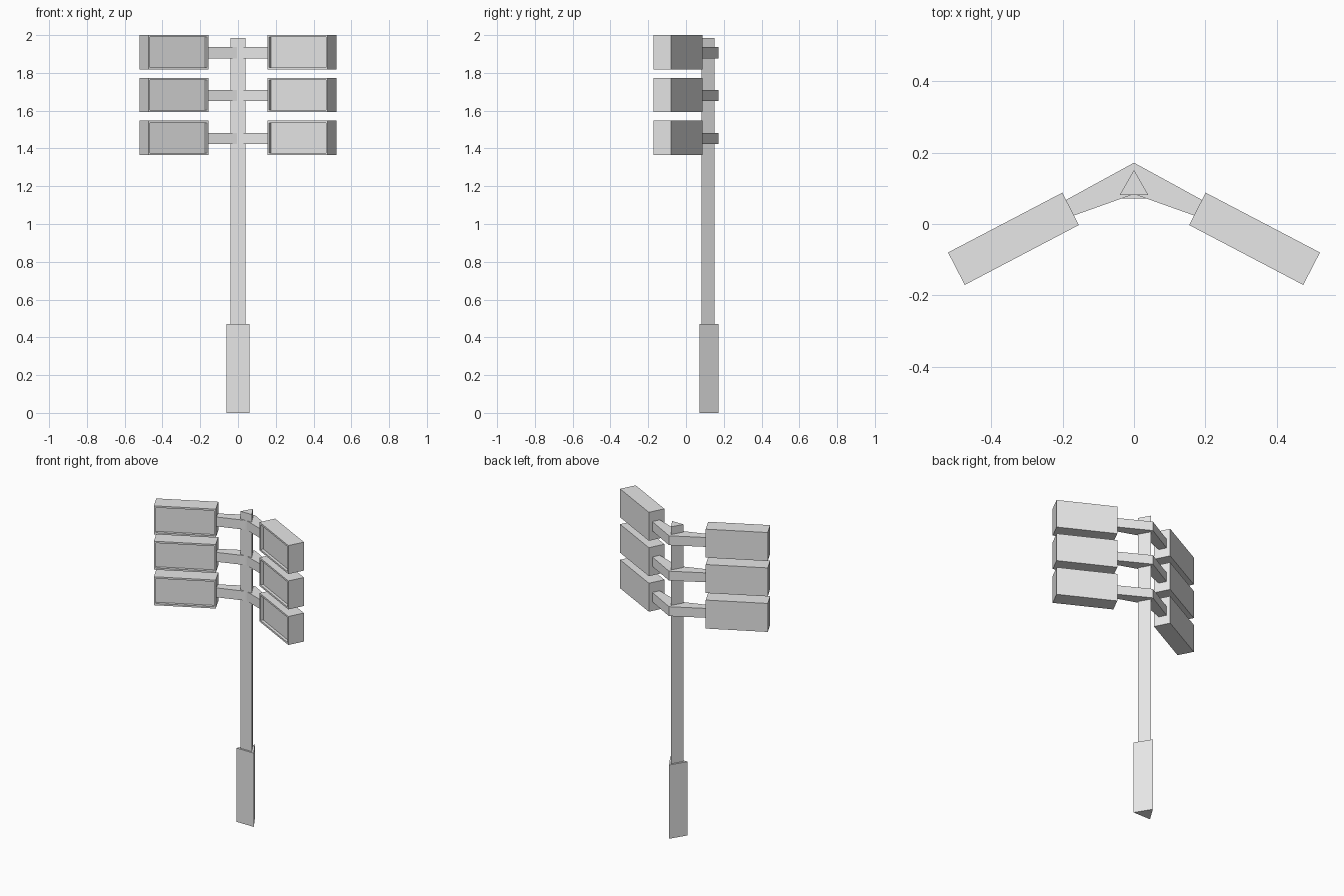
import bpy, bmesh
from mathutils import Vector

if "Cube" in bpy.data.objects:
    bpy.data.objects.remove(bpy.data.objects["Cube"])

grey = bpy.data.materials.new("light_grey")
grey.use_nodes = True
grey.diffuse_color = (0.8, 0.8, 0.8, 1)
grey.node_tree.nodes["Principled BSDF"].inputs["Base Color"].default_value = (0.8, 0.8, 0.8, 1)


def prism(name, outline, z0, z1, recess=None):
    """Extrude a plan outline upward; recess = (edge index, margin, depth) sinks one side."""
    bm = bmesh.new()
    base = bm.faces.new([bm.verts.new((x, y, z0)) for x, y in outline])
    top = bmesh.ops.extrude_face_region(bm, geom=[base])["geom"]
    for v in top:
        if isinstance(v, bmesh.types.BMVert):
            v.co.z = z1
    bmesh.ops.recalc_face_normals(bm, faces=bm.faces[:])
    if recess:
        edge, margin, depth = recess
        a, b = Vector(outline[edge]), Vector(outline[edge + 1])
        mid = ((a + b) / 2).to_3d() + Vector((0, 0, (z0 + z1) / 2))
        face = min(bm.faces, key=lambda f: (f.calc_center_median() - mid).length)
        bmesh.ops.inset_region(bm, faces=[face], thickness=margin)
        # Second inset makes the recess walls, then the panel is pushed in
        normal = face.normal.copy()
        panel = bmesh.ops.extrude_discrete_faces(bm, faces=[face])["faces"][0]
        bmesh.ops.translate(bm, verts=panel.verts[:], vec=-normal * depth)
    mesh = bpy.data.meshes.new(name)
    bm.to_mesh(mesh)
    bm.free()
    mesh.materials.append(grey)
    obj = bpy.data.objects.new(name, mesh)
    bpy.context.collection.objects.link(obj)
    return obj


# Triangular post and its thicker foot
prism("foot", [(-0.062, 0.071), (0.062, 0.071), (0, 0.171)], 0, 0.471)
prism("post", [(-0.04, 0.082), (0.04, 0.082), (0, 0.152)], 0.471, 1.985)

# Three tiers: a bent bracket carrying a lamp box on each side
lamp = [(0.201, 0.088), (0.155, -0.003), (0.475, -0.171), (0.522, -0.08)]
bracket = [(0, 0.172), (-0.192, 0.067), (-0.171, 0.023),
           (0, 0.084), (0.171, 0.023), (0.192, 0.067)]
for tier, top in zip(("upper", "middle", "lower"), (2.0, 1.774, 1.547)):
    prism(tier + "_bracket", bracket, top - 0.124, top - 0.064)
    for side, sign in (("left", 1), ("right", -1)):
        outline = [(sign * x, y) for x, y in lamp]
        prism(f"{tier}_{side}_lamp", outline, top - 0.182, top, (1, 0.016, 0.018))
